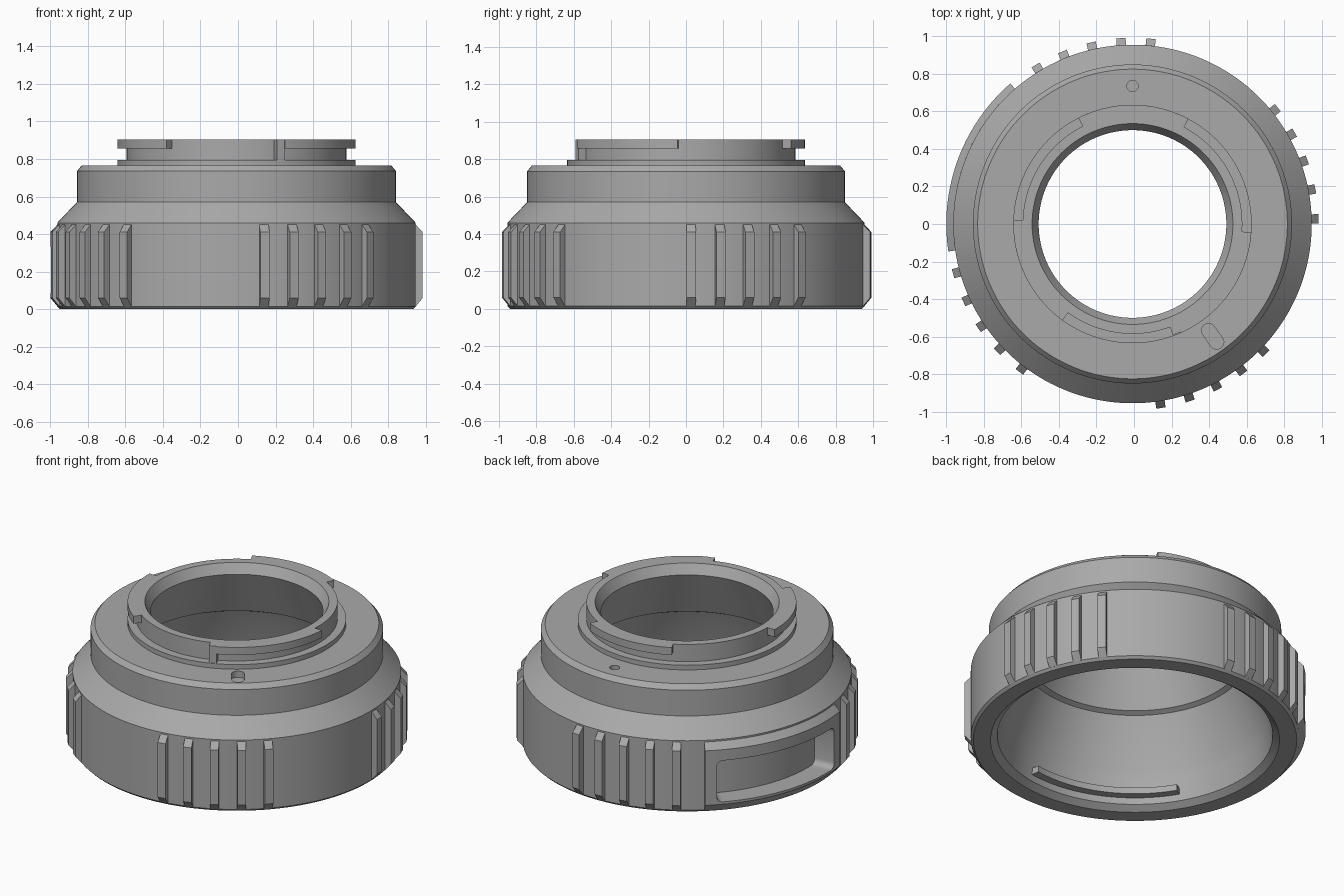
import bpy, bmesh, math
from mathutils import Matrix, Vector

if "Cube" in bpy.data.objects:
    bpy.data.objects.remove(bpy.data.objects["Cube"], do_unlink=True)

CX = -0.008          # axis of the turned body
metal = bpy.data.materials.new("grey metal")
metal.use_nodes = True
GREY = (0.40, 0.40, 0.40, 1)
metal.diffuse_color = GREY
metal.node_tree.nodes["Principled BSDF"].inputs["Base Color"].default_value = GREY


def finish(bm, name):
    bmesh.ops.recalc_face_normals(bm, faces=bm.faces)
    me = bpy.data.meshes.new(name)
    bm.to_mesh(me)
    bm.free()
    me.materials.append(metal)
    ob = bpy.data.objects.new(name, me)
    ob.location.x = CX
    bpy.context.collection.objects.link(ob)
    return ob


def sector(name, profile, start=0, end=360, step=2.5, round_corners=0):
    """Sweep a closed (radius, z) profile around the axis."""
    full = end - start >= 360
    n = max(2, round((end - start) / step))
    bm = bmesh.new()
    rings = []
    for i in range(n if full else n + 1):
        a = math.radians(start + (end - start) * i / n)
        rings.append([bm.verts.new((r * math.cos(a), r * math.sin(a), z)) for r, z in profile])
    k = len(profile)
    for i in range(n):
        p, q = rings[i], rings[(i + 1) % len(rings)]
        for j in range(k):
            bm.faces.new((p[j], p[(j + 1) % k], q[(j + 1) % k], q[j]))
    if not full:
        bm.faces.new(rings[0])
        bm.faces.new(rings[-1])
    if round_corners:
        ends = set(rings[0] + rings[-1])
        edges = [e for e in bm.edges if set(e.verts) <= ends
                 and abs(e.verts[0].co.z - e.verts[1].co.z) < 1e-5]
        bmesh.ops.bevel(bm, geom=edges, offset=round_corners, segments=4,
                        profile=0.5, affect='EDGES')
    return finish(bm, name)


def box(r0, r1, z0, z1):
    return [(r0, z0), (r1, z0), (r1, z1), (r0, z1)]


def polar(radius, angle, z):
    a = math.radians(angle)
    return Vector((radius * math.cos(a), radius * math.sin(a), z))


def drill(name, radius, angle, z, size, depth, length=0):
    """Round cutter, stretched radially into a capsule when length is given."""
    bm = bmesh.new()
    bmesh.ops.create_cone(bm, cap_ends=True, segments=24, radius1=size, radius2=size, depth=depth * 2)
    for v in bm.verts:
        v.co.x += math.copysign(length / 2, v.co.x)
    bm.transform(Matrix.Translation(polar(radius, angle, z)) @ Matrix.Rotation(math.radians(angle), 4, 'Z'))
    return finish(bm, name)


def activate(ob):
    bpy.ops.object.select_all(action='DESELECT')
    ob.select_set(True)
    bpy.context.view_layer.objects.active = ob


def cut(ob, cutters):
    for c in cutters:
        m = ob.modifiers.new("cut", 'BOOLEAN')
        m.operation, m.solver, m.object = 'DIFFERENCE', 'EXACT', c
        activate(ob)
        bpy.ops.object.modifier_apply(modifier=m.name)


parts = []

# Turned body: outer wall, shoulder and mount collar, then the flared bore
body = sector("body", [
    (0.84, 0), (0.94, 0), (0.955, 0.015), (0.955, 0.46), (0.85, 0.57), (0.85, 0.735),
    (0.825, 0.765), (0.635, 0.765), (0.635, 0.795), (0.585, 0.795), (0.585, 0.905),
    (0.535, 0.905), (0.5, 0.845), (0.62, 0.555), (0.65, 0.54),
    (0.77, 0.23), (0.78, 0.17), (0.8, 0.03)])
parts.append(body)

# Raised plate around the side window
GRIP = [(0.94, 0.015), (0.955, 0.015), (0.992, 0.06), (0.992, 0.41), (0.955, 0.45), (0.94, 0.45)]
plate = sector("window_plate", GRIP, 131, 188.5)
parts.append(plate)

# Window, screw holes, alignment hole and lock slot
window = sector("window_cutter", box(0.86, 1.1, 0.075, 0.34), 135, 184.5, 4, 0.035)
holes = [drill("hole_cutter", 0.885, a, 0, 0.025, 0.05) for a in (94, 118, 186)]
holes.append(drill("hole_cutter", 0.735, 90, 0.765, 0.03, 0.04))
holes.append(drill("slot_cutter", 0.735, 305.5, 0.765, 0.038, 0.04, 0.075))
cut(body, [window] + holes)
cut(plate, [window])
for c in [window] + holes:
    bpy.data.objects.remove(c, do_unlink=True)

# Four groups of five grip ribs
for group, first in enumerate((1.6, 84.3, 195.5, 278.8)):
    bm = bmesh.new()
    for i in range(5):
        turn = Matrix.Rotation(math.radians(first + 9.27 * i), 4, 'Z')
        sides = [[bm.verts.new(turn @ Vector((r, y, z))) for r, z in GRIP] for y in (-0.025, 0.025)]
        for s in sides:
            bm.faces.new(s)
        for j in range(len(GRIP)):
            k = (j + 1) % len(GRIP)
            bm.faces.new((sides[0][j], sides[0][k], sides[1][k], sides[1][j]))
    parts.append(finish(bm, f"grip_ribs_{group + 1}"))

# Three bayonet tabs and the stop below one of them
for i, (a, b) in enumerate(((62, 117), (178, 234), (294, 356))):
    parts.append(sector(f"bayonet_tab_{i + 1}", box(0.583, 0.635, 0.857, 0.905), a, b))
parts.append(sector("bayonet_stop", box(0.583, 0.63, 0.79, 0.905), 290, 294.2))

# Inner lug near the bottom opening
parts.append(sector("inner_lug", box(0.745, 0.8, 0.07, 0.11), 211, 279))

for ob in parts:
    activate(ob)
    bpy.ops.object.shade_smooth_by_angle(angle=math.radians(25))
